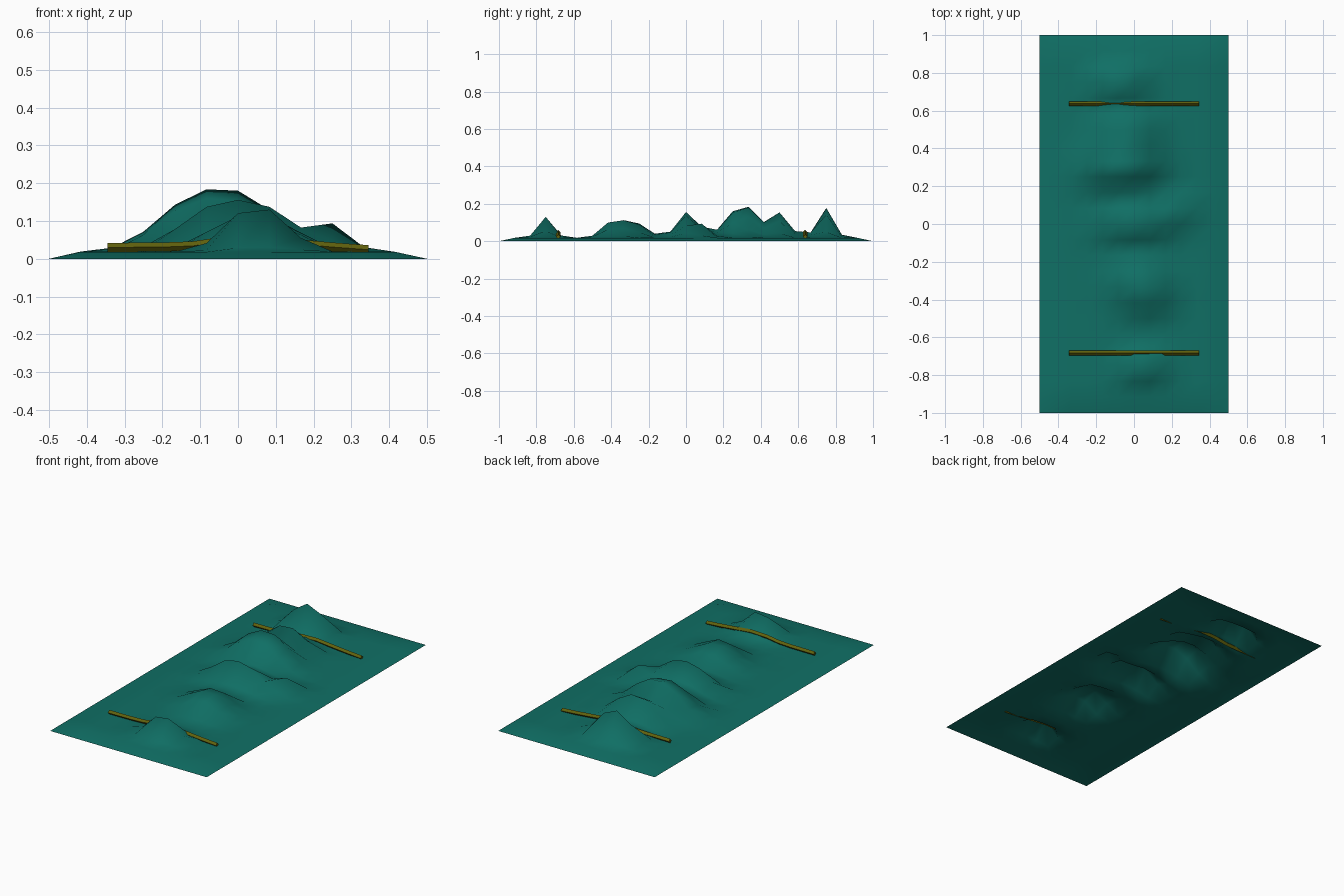
import bpy, math

if "Cube" in bpy.data.objects:
    bpy.data.objects.remove(bpy.data.objects["Cube"])


def material(name, rgb):
    m = bpy.data.materials.new(name)
    m.diffuse_color = (*rgb, 1)
    m.use_nodes = True
    m.node_tree.nodes["Principled BSDF"].inputs["Base Color"].default_value = m.diffuse_color
    return m


def add_object(name, verts, faces, mat):
    me = bpy.data.meshes.new(name)
    me.from_pydata(verts, [], faces)
    me.materials.append(mat)
    ob = bpy.data.objects.new(name, me)
    bpy.context.collection.objects.link(ob)
    return ob


# Draped sheet: one hump per cross row -> (centre x, height, half width)
STEP = 1 / 12
BASE = 0.018
FLAT = (0, 0, 0.1)
ROWS = [FLAT, FLAT, (.05, .012, .14), (.05, .118, .11), (.05, .013, .14),
        FLAT, (.05, .012, .14), (.06, .083, .13), (.04, .098, .15),
        (.03, .078, .14), (.0, .022, .15), (.0, .033, .18), (.0, .138, .18),
        (.0, .06, .17), (-.05, .045, .18), (-.06, .143, .18),
        (-.05, .168, .19), (-.05, .086, .18), (-.03, .138, .16),
        (-.04, .037, .16), (-.04, .03, .15), (-.075, .16, .13),
        (-.06, .017, .14), FLAT, FLAT]

verts, faces = [], []
for j, (c, h, w) in enumerate(ROWS):
    for i in range(13):
        x, y = (i - 6) * STEP, (j - 12) * STEP
        z = 0
        if 0 < i < 12 and 0 < j < 24:
            z = BASE + h * math.exp(-(abs(x - c) / w) ** 2.5)
            # small side bump
            z += 0.073 * math.exp(-((x - .24) / .07) ** 2 - ((y - .08) / .06) ** 2)
        verts.append((x, y, z))
for j in range(24):
    for i in range(12):
        a = j * 13 + i
        faces.append((a, a + 1, a + 14, a + 13))
sheet = add_object("draped_sheet", verts, faces, material("teal", (.005, .16, .13)))
sheet.data.shade_smooth()

# Two square-section straps that rise slightly over the middle
strap_mat = material("olive", (.12, .12, .004))
PATH = [(-.345, .030), (-.2, .031), (-.12, .034), (-.04, .046), (.06, .049),
        (.15, .040), (.25, .031), (.345, .024)]


def strap(name, y, r=.012):
    v, f = [], []
    for x, z in PATH:
        v += [(x, y - r, z), (x, y, z - r), (x, y + r, z), (x, y, z + r)]
    for s in range(len(PATH) - 1):
        for k in range(4):
            a, b = s * 4 + k, s * 4 + (k + 1) % 4
            f.append((a, a + 4, b + 4, b))
    n = len(v)
    f += [(0, 1, 2, 3), (n - 1, n - 2, n - 3, n - 4)]
    add_object(name, v, f, strap_mat)


strap("foot_strap", -.683)
strap("head_strap", .637)
